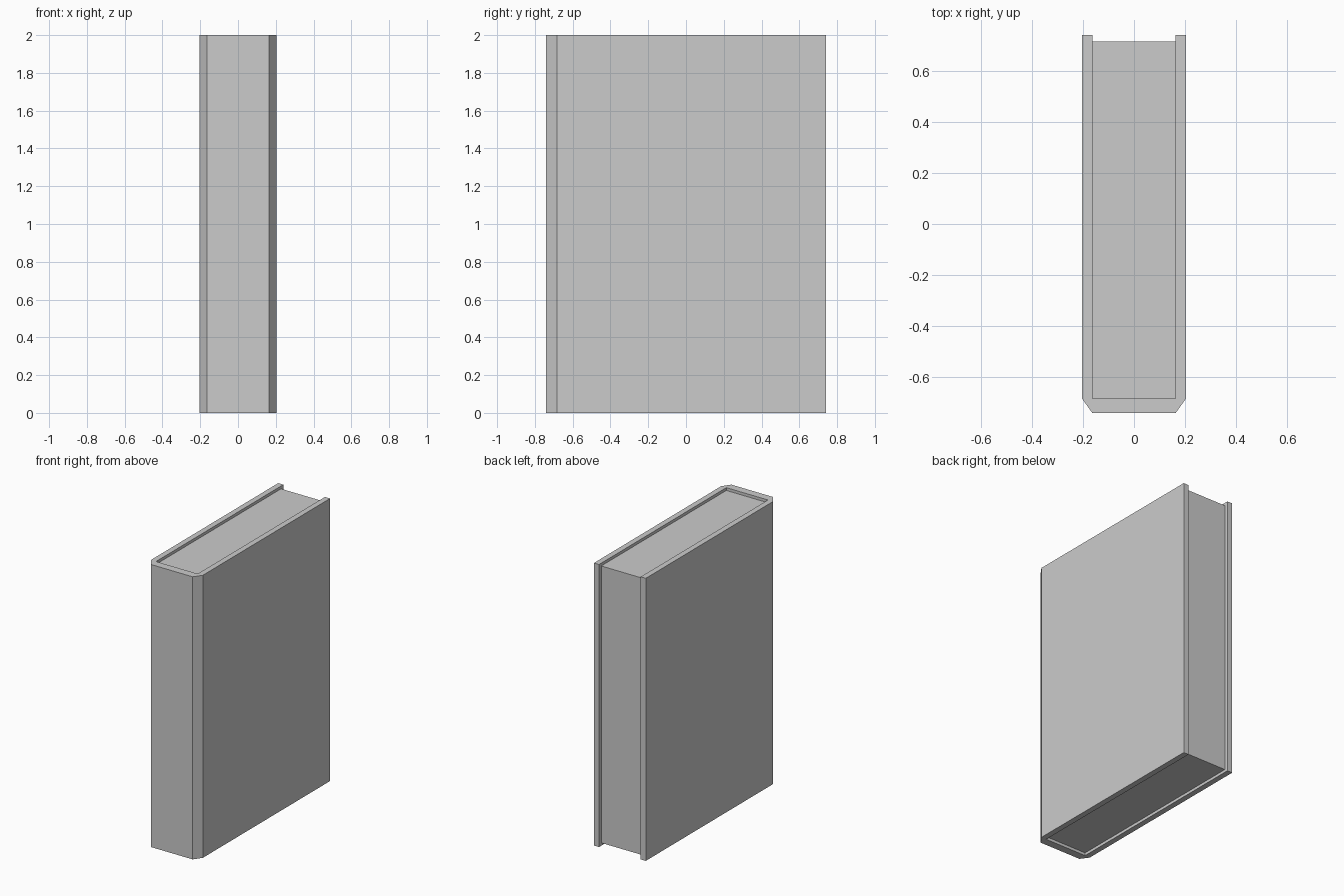
import bpy, bmesh

if "Cube" in bpy.data.objects:
    bpy.data.objects.remove(bpy.data.objects["Cube"])

def prism(name, outline, z0, z1):
    """Extrude a flat xy outline from z0 to z1."""
    bm = bmesh.new()
    face = bm.faces.new([bm.verts.new((x, y, z0)) for x, y in outline])
    top = bmesh.ops.extrude_face_region(bm, geom=[face])
    verts = [g for g in top["geom"] if isinstance(g, bmesh.types.BMVert)]
    bmesh.ops.translate(bm, verts=verts, vec=(0, 0, z1 - z0))
    bmesh.ops.recalc_face_normals(bm, faces=bm.faces)
    mesh = bpy.data.meshes.new(name)
    bm.to_mesh(mesh)
    bm.free()
    obj = bpy.data.objects.new(name, mesh)
    bpy.context.collection.objects.link(obj)
    return obj

HEIGHT = 2.0
OUT, INN = 0.203, 0.163       # half widths outside and inside the boards
FRONT, SPINE, BACK = -0.74, -0.684, 0.74
RECESS = 0.02                 # page block set in from the cover edges

# Cover: U-shaped section with a bevelled spine, right half mirrored to the left
half = [(INN, FRONT), (OUT, SPINE), (OUT, BACK), (INN, BACK), (INN, SPINE)]
outline = half + [(-x, y) for x, y in reversed(half)]
prism("cover", outline, 0, HEIGHT)

# Page block between the boards
prism("pages", [(-INN, SPINE), (INN, SPINE), (INN, BACK - 0.025), (-INN, BACK - 0.025)],
      RECESS, HEIGHT - RECESS)
